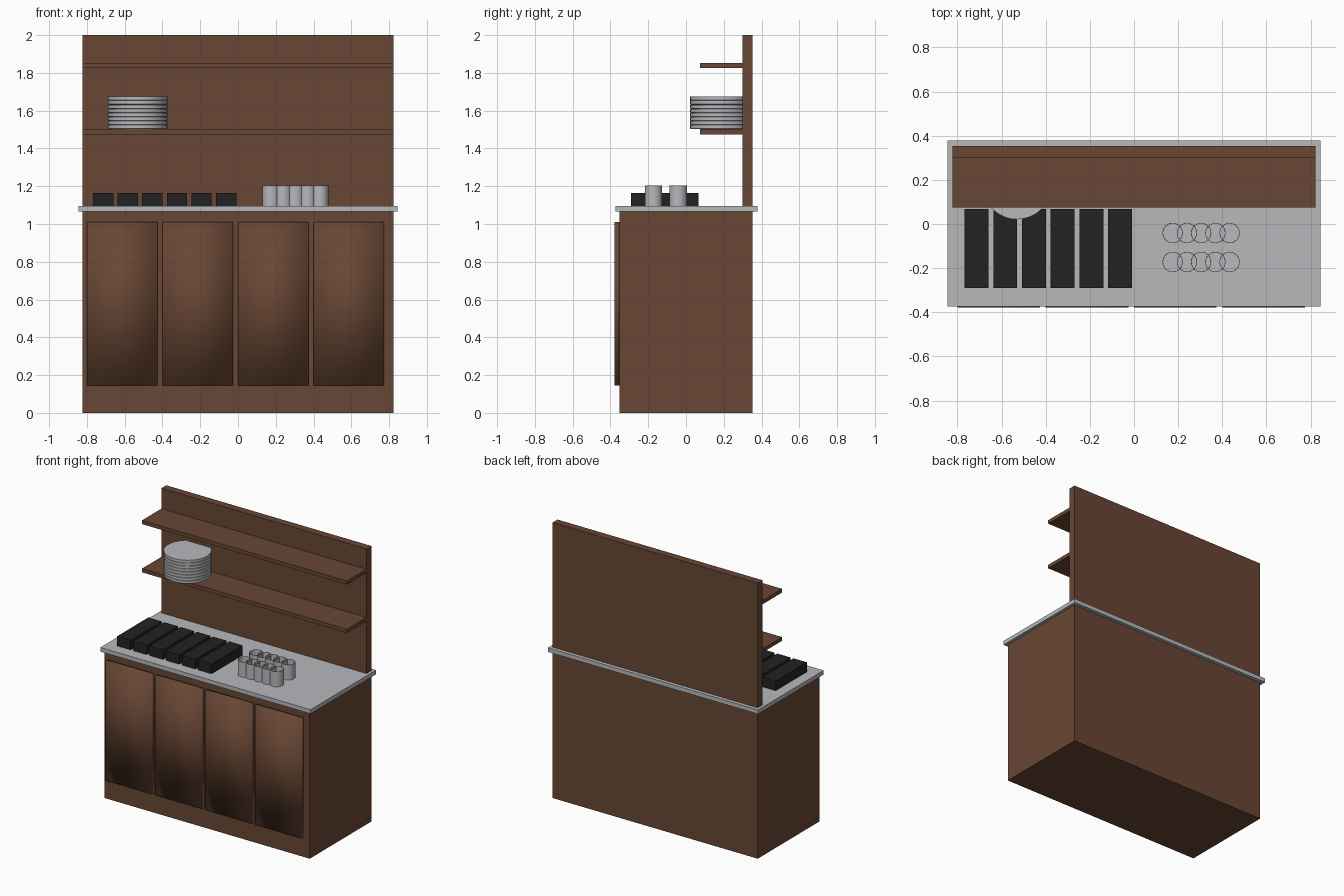
import bpy
import math

if "Cube" in bpy.data.objects:
    bpy.data.objects.remove(bpy.data.objects["Cube"])


def material(name, rgb):
    m = bpy.data.materials.new(name)
    m.use_nodes = True
    m.diffuse_color = (*rgb, 1)
    m.node_tree.nodes["Principled BSDF"].inputs["Base Color"].default_value = (*rgb, 1)
    return m


wood = material("brown wood", (0.14, 0.062, 0.034))
grey = material("pale grey", (0.47, 0.48, 0.50))
black = material("black", (0.016, 0.016, 0.016))


def box(name, x, y, z, mat):
    """Box spanning the (low, high) pairs x, y and z."""
    bpy.ops.mesh.primitive_cube_add(size=1, location=[(a + b) / 2 for a, b in (x, y, z)])
    ob = bpy.context.object
    ob.name = name
    ob.scale = [b - a for a, b in (x, y, z)]
    bpy.ops.object.transform_apply(location=False, rotation=False, scale=True)
    ob.data.materials.append(mat)
    return ob


def lathe(name, profile, centre, mat, sides=32):
    """Turn an (r, z) profile about the vertical axis; r = 0 ends close the shape."""
    verts, rings, faces = [], [], []
    for r, z in profile:
        n = sides if r > 0 else 1
        rings.append([len(verts) + i for i in range(n)])
        verts += [(r * math.cos(math.tau * i / sides), r * math.sin(math.tau * i / sides), z)
                  for i in range(n)]
    for lo, hi in zip(rings, rings[1:]):
        for i in range(sides):
            j = (i + 1) % sides
            corners = [lo[i % len(lo)], lo[j % len(lo)], hi[j % len(hi)], hi[i % len(hi)]]
            faces.append(list(dict.fromkeys(corners)))
    mesh = bpy.data.meshes.new(name)
    mesh.from_pydata(verts, [], faces)
    mesh.materials.append(mat)
    ob = bpy.data.objects.new(name, mesh)
    ob.location = centre
    bpy.context.collection.objects.link(ob)
    bpy.ops.object.select_all(action="DESELECT")
    ob.select_set(True)
    bpy.context.view_layer.objects.active = ob
    bpy.ops.object.shade_smooth_by_angle(angle=math.radians(35))
    return ob


# Cabinet, worktop and back panel
HALF = 0.823
TOP = 1.095
box("cabinet", (-HALF, HALF), (-0.353, 0.353), (0, 1.065), wood)
box("worktop", (-0.844, 0.844), (-0.373, 0.379), (1.065, TOP), grey)
box("back_panel", (-HALF, HALF), (0.298, 0.353), (TOP, 2), wood)

# Shelves
for name, z in (("lower_shelf", 1.475), ("upper_shelf", 1.825)):
    box(name, (-HALF, HALF), (0.074, 0.298), (z, z + 0.027), wood)

# Doors, softly shaded across their fronts
for i in range(4):
    x = -0.8 + 0.4 * i
    door = box(f"door_{i + 1}", (x, x + 0.374), (-0.379, -0.353), (0.145, 1.01), wood)
    door.data.shade_smooth()

# Stack of plates on the lower shelf
for i in range(8):
    lathe(f"plate_{i + 1}", [(0, 0), (0.15, 0), (0.157, 0.003), (0.157, 0.0215), (0, 0.0215)],
          (-0.53, 0.178, 1.502 + 0.0215 * i), grey)

# Row of black trays
for i in range(6):
    x = -0.767 + 0.13 * i
    box(f"tray_{i + 1}", (x, x + 0.108), (-0.29, 0.067), (TOP, 1.165), black)

# Two rows of open cups
cup = [(0, 0), (0.046, 0), (0.046, 0.11), (0.043, 0.11), (0.043, 0.004), (0, 0.004)]
for row, y in (("front", -0.172), ("back", -0.041)):
    for i in range(5):
        lathe(f"{row}_cup_{i + 1}", cup, (0.175 + 0.0645 * i, y, TOP), grey)
